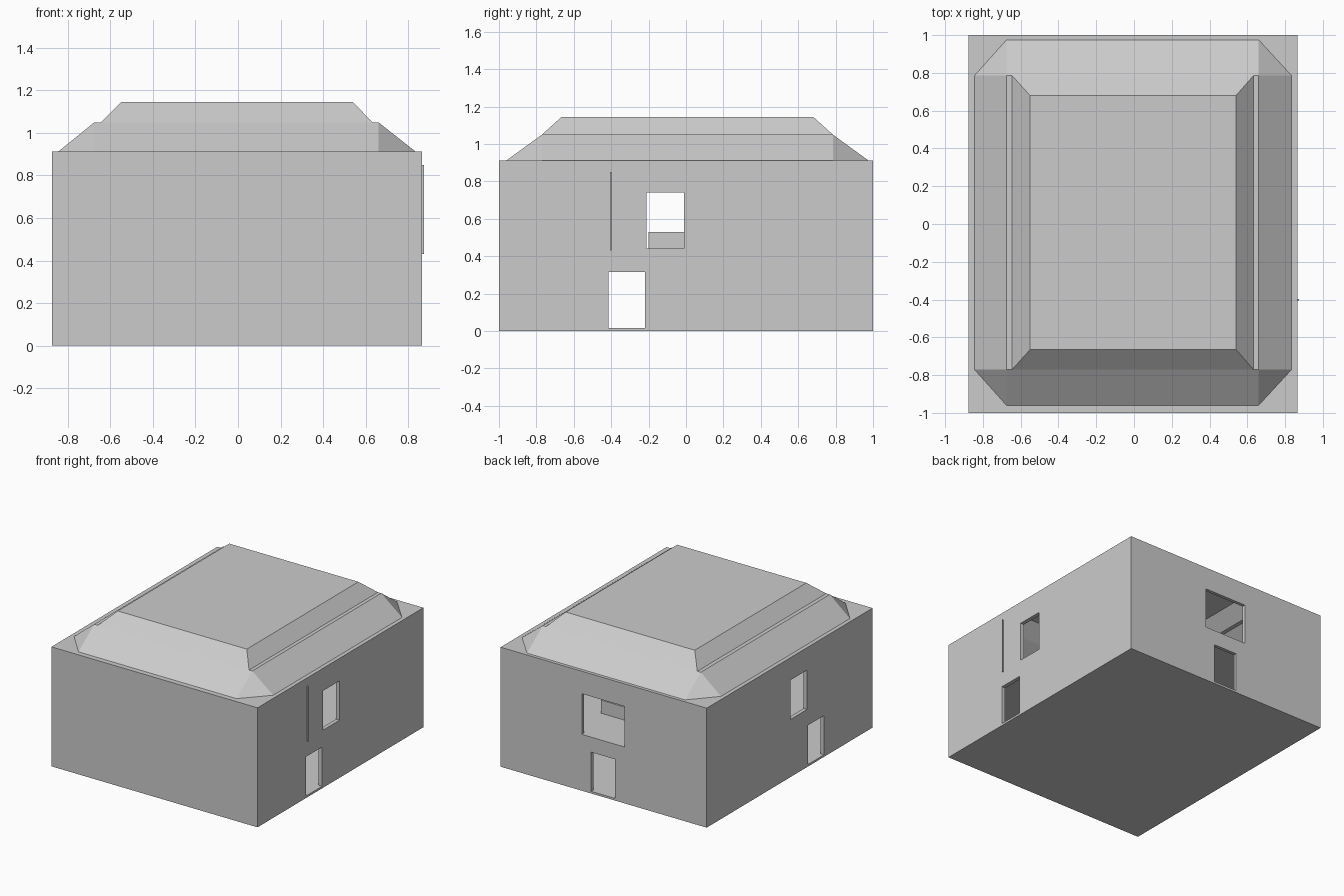
import bpy, bmesh

if "Cube" in bpy.data.objects:
    bpy.data.objects.remove(bpy.data.objects["Cube"])

def box(name, x0, x1, y0, y1, z0, z1):
    bm = bmesh.new()
    bmesh.ops.create_cube(bm, size=1)
    for v in bm.verts:
        v.co = (x1 if v.co.x > 0 else x0, y1 if v.co.y > 0 else y0, z1 if v.co.z > 0 else z0)
    return finish(name, bm)

def finish(name, bm):
    bmesh.ops.recalc_face_normals(bm, faces=bm.faces)
    me = bpy.data.meshes.new(name)
    bm.to_mesh(me)
    bm.free()
    ob = bpy.data.objects.new(name, me)
    bpy.context.collection.objects.link(ob)
    return ob

def cut(target, *b):
    c = box("cutter", *b)
    c.hide_render = True
    m = target.modifiers.new("cut", 'BOOLEAN')
    m.operation = 'DIFFERENCE'
    m.solver = 'EXACT'
    m.object = c
    bpy.context.view_layer.objects.active = target
    bpy.ops.object.modifier_apply(modifier=m.name)
    bpy.data.objects.remove(c)

# Wall shell with ground floor, open under the roof
IX0, IX1, IY0, IY1 = -.845, .835, -.96, .975
walls = box("walls", -.875, .865, -1, 1, 0, .912)
cut(walls, IX0, IX1, IY0, IY1, .015, 1.2)
cut(walls, -1.2, 1.2, -.21, -.01, .44, .74)      # side windows
cut(walls, -1.2, 1.2, -.415, -.22, .016, .315)   # side doors
cut(walls, -.18, .18, .8, 1.2, .43, .74)         # back window
cut(walls, -.10, .10, .8, 1.2, .016, .315)       # back door

# Upper floor with a stairwell
SX0, SX1, SY0, SY1 = -.12, .25, -.2, .62
floor = box("upper_floor", IX0, IX1, IY0, IY1, .40, .43)
cut(floor, SX0, SX1, SY0, SY1, .3, .6)

# Stairwell parapet
rail = box("stairwell_parapet", SX0 - .02, SX1 + .02, SY0, SY1 + .02, .43, .53)
cut(rail, SX0, SX1, SY0 - .1, SY1, .3, .6)

# Stair treads
n = 8
d = (SY1 - SY0) / n
for i in range(n):
    z = .05 * (i + 1)
    box("stair_tread", SX0, SX1, SY0 + d * i, SY0 + d * (i + 1), z - .035, z + .015)

# Roof: skirts with chamfered corners, narrow ledge and hipped flat top
bm = bmesh.new()

def ring(x0, x1, y0, y1, z):
    return [bm.verts.new(p) for p in ((x0, y0, z), (x1, y0, z), (x1, y1, z), (x0, y1, z))]

MX0, MX1, MY0, MY1 = -.675, .66, -.77, .785
corner = ring(IX0, IX1, IY0, IY1, .912)
eave_y = [bm.verts.new(p) for p in ((MX0, IY0, .912), (MX1, IY0, .912), (MX1, IY1, .912), (MX0, IY1, .912))]
eave_x = [bm.verts.new(p) for p in ((IX0, MY0, .912), (IX1, MY0, .912), (IX1, MY1, .912), (IX0, MY1, .912))]
mid = ring(MX0, MX1, MY0, MY1, 1.05)
base = ring(-.645, .632, MY0, MY1, 1.05)
top = ring(-.55, .54, -.665, .68, 1.145)
for i in range(4):
    j = (i + 1) % 4
    eave = eave_y if i % 2 == 0 else eave_x
    bm.faces.new((eave[i], eave[j], mid[j], mid[i]))
    bm.faces.new((base[i], base[j], top[j], top[i]))
    bm.faces.new((eave_x[i], eave_y[i], mid[i]))
    bm.faces.new((eave_x[i], corner[i], eave_y[i]))
for i, j in ((1, 2), (3, 0)):
    bm.faces.new((base[i], mid[i], mid[j], base[j]))
bm.faces.new(top)
finish("roof", bm)

# Thin upright strips beside the side windows
box("right_strip", .86, .874, -.405, -.398, .43, .85)
box("left_strip", -.875, -.86, -.405, -.398, .43, .85)
